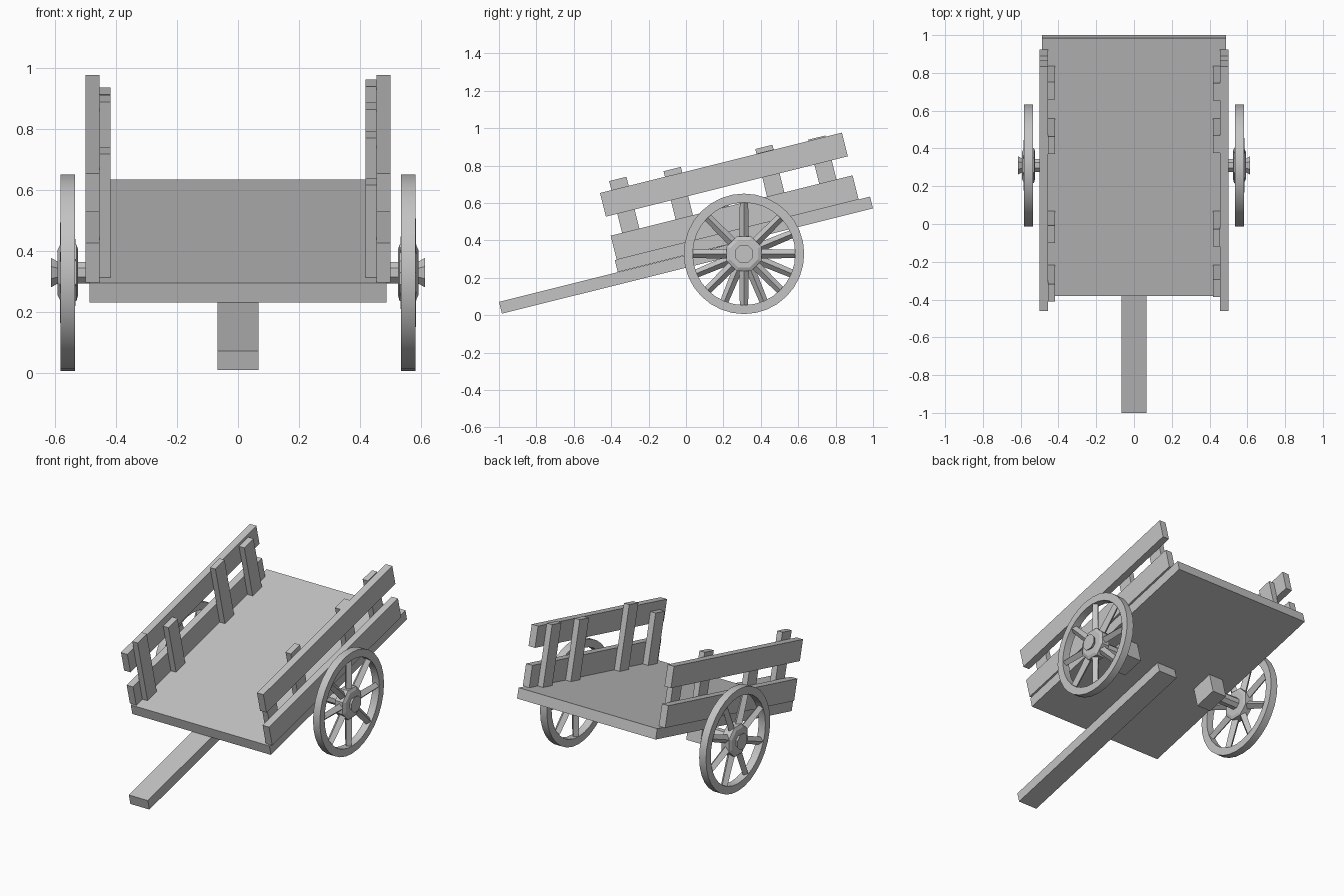
import bpy, bmesh, math
from mathutils import Matrix, Vector

cube = bpy.data.objects.get("Cube")
if cube:
    bpy.data.objects.remove(cube, do_unlink=True)

wood = bpy.data.materials.new("plain_grey")
wood.use_nodes = True
GREY = (0.55, 0.55, 0.55, 1)
wood.diffuse_color = GREY
wood.node_tree.nodes["Principled BSDF"].inputs["Base Color"].default_value = GREY

TILT = Matrix.Rotation(math.radians(14), 4, 'X')
AXLE_Y, AXLE_Z = 0.31, 0.328


def finish(name, bm, matrix, smooth=False):
    """Turn a bmesh into a placed, coloured object."""
    bmesh.ops.recalc_face_normals(bm, faces=bm.faces)
    mesh = bpy.data.meshes.new(name)
    bm.to_mesh(mesh)
    bm.free()
    mesh.materials.append(wood)
    obj = bpy.data.objects.new(name, mesh)
    bpy.context.collection.objects.link(obj)
    obj.matrix_world = matrix
    if smooth:
        bpy.ops.object.select_all(action='DESELECT')
        obj.select_set(True)
        bpy.context.view_layer.objects.active = obj
        bpy.ops.object.shade_smooth_by_angle(angle=math.radians(30))
    return obj


def plank(name, x, u, w):
    """Box given by its ranges in the tilted frame of the cart."""
    bm = bmesh.new()
    size = Vector((x[1] - x[0], u[1] - u[0], w[1] - w[0]))
    mid = Vector((sum(x), sum(u), sum(w))) / 2
    bmesh.ops.create_cube(bm, size=1, matrix=Matrix.Translation(mid) @ Matrix.Diagonal(size).to_4x4())
    return finish(name, bm, TILT)


def lathe(name, profile, sides, place, closed=False, smooth=False, phase=0.0):
    """Spin (x, radius) points around the x axis."""
    bm = bmesh.new()
    rings = []
    for x, r in profile:
        angles = [math.tau * i / sides + phase for i in range(sides)]
        rings.append([bm.verts.new((x, r * math.cos(a), r * math.sin(a))) for a in angles])
    pairs = list(zip(rings, rings[1:]))
    if closed:
        pairs.append((rings[-1], rings[0]))
    else:
        bm.faces.new(rings[0])
        bm.faces.new(rings[-1])
    for a, b in pairs:
        for i in range(sides):
            j = (i + 1) % sides
            bm.faces.new((a[i], a[j], b[j], b[i]))
    return finish(name, bm, place, smooth)


# Floor and draw pole
plank("floor", (-0.487, 0.487), (-0.298, 1.108), (0.312, 0.377))
plank("draw_pole", (-0.067, 0.067), (-0.953, 0.385), (0.246, 0.311))

# Inner posts: start along the cart and uneven top heights per side
POSTS = (-0.225, 0.07, 0.574, 0.861)
TOPS = {"left": (0.69, 0.776, 0.747, 0.752), "right": (0.795, 0.70, 0.772, 0.725)}

for side, s in (("left", 1), ("right", -1)):
    def span(a, b):
        return tuple(sorted((s * a, s * b)))

    # Side boards and posts
    for label, w in (("lower", (0.377, 0.51)), ("upper", (0.615, 0.745))):
        plank(f"{side}_{label}_board", span(0.455, 0.5), (-0.288, 1.045), w)
    for i, (u, top) in enumerate(zip(POSTS, TOPS[side])):
        plank(f"{side}_post_{i + 1}", span(0.418, 0.455), (u, u + 0.095), (0.377, top))

    # Bracket that carries the stub axle
    plank(f"{side}_axle_bracket", span(0.28, 0.38), (0.305, 0.455), (0.18, 0.312))

    # Wheel: rim, hub, stub axle with flared end
    place = Matrix.Translation((0, AXLE_Y, AXLE_Z)) @ Matrix.Diagonal((s, 1, 1, 1))
    rim = [(0.535, 0.274), (0.535, 0.322), (0.583, 0.322), (0.583, 0.274)]
    lathe(f"{side}_wheel_rim", rim, 32, place, closed=True, smooth=True)
    hub = [(0.524, 0.08), (0.53, 0.1), (0.583, 0.1), (0.592, 0.08)]
    lathe(f"{side}_wheel_hub", hub, 8, place, phase=math.pi / 8)
    axle = [(0.36, 0.038), (0.59, 0.038), (0.613, 0.052)]
    lathe(f"{side}_axle", axle, 8, place, phase=math.pi / 8)

    # Tapered spokes with a ridge facing outwards
    bm = bmesh.new()
    offset = 0 if s > 0 else math.pi / 8
    for i in range(8):
        turn = Matrix.Rotation(math.tau * i / 8 + offset, 4, 'X')
        move = Matrix.Translation((0.559, 0, 0.18))
        bmesh.ops.create_cone(bm, cap_ends=True, segments=4, radius1=0.026, radius2=0.022,
                              depth=0.21, matrix=turn @ move)
    finish(f"{side}_wheel_spokes", bm, place)
